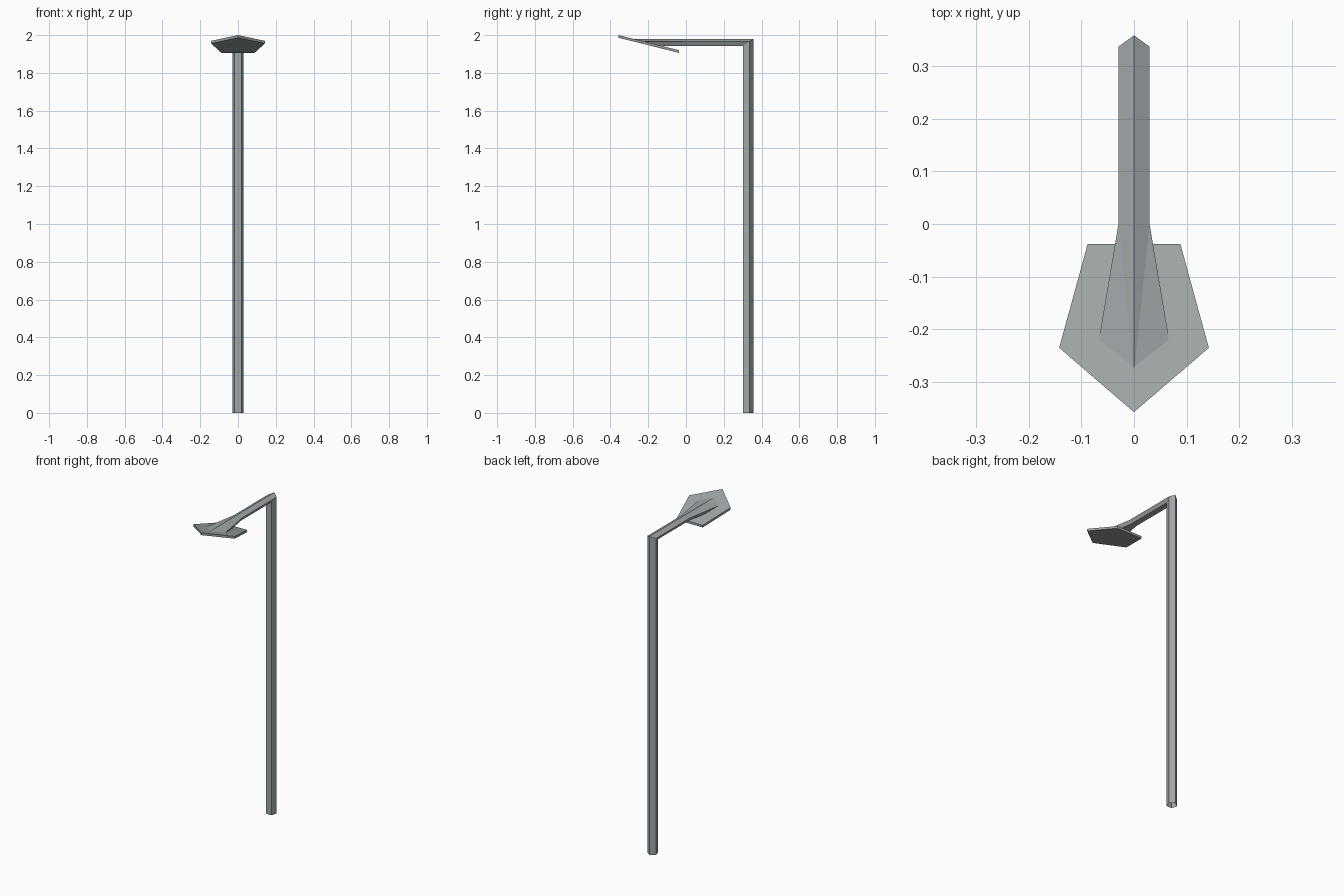
import bpy, bmesh
from math import sin, cos, radians

if "Cube" in bpy.data.objects:
    bpy.data.objects.remove(bpy.data.objects["Cube"])

# Dark metal shared by both parts
metal = bpy.data.materials.new("dark_metal")
metal.diffuse_color = (0.355, 0.385, 0.395, 1)
metal.use_nodes = True
metal.node_tree.nodes["Principled BSDF"].inputs["Base Color"].default_value = metal.diffuse_color


def pentagon(r):
    # five (across, out) points, first one is the apex
    return [(r * sin(radians(72 * i)), r * cos(radians(72 * i))) for i in range(5)]


def loft(name, rings, cap_start=True, ridge=False):
    # skin successive rings of points and cap the ends
    bm = bmesh.new()
    loops = [[bm.verts.new(p) for p in ring] for ring in rings]
    for a, b in zip(loops, loops[1:]):
        n = len(a)
        for i in range(n):
            j = (i + 1) % n
            bm.faces.new((a[i], a[j], b[j], b[i]))
    if cap_start:
        bm.faces.new(loops[0])
    bm.faces.new(loops[-1])
    if ridge:
        # crease the last section from its sides up to the end of the ridge
        for i in (1, -1):
            bmesh.ops.connect_verts(bm, verts=[loops[-2][i], loops[-1][0]])
    bmesh.ops.recalc_face_normals(bm, faces=bm.faces)
    me = bpy.data.meshes.new(name)
    bm.to_mesh(me)
    bm.free()
    me.materials.append(metal)
    ob = bpy.data.objects.new(name, me)
    bpy.context.collection.objects.link(ob)
    return ob


R, POLE_Y = 0.031, 0.327
TOP, SLOPE, TIP_Y = 2.0, 0.25, -0.357
section = pentagon(R)


def arm_z(v):
    # the arm section is a flattened copy of the pole section
    return 1.979 + (v - R) * 0.63


def plate_z(y):
    return TOP - (y - TIP_Y) * SLOPE


# Post and arm: one pentagonal tube, mitred at the corner and flared into the head
foot = [(u, POLE_Y + v, 0) for u, v in section]
corner = [(u, POLE_Y + v, arm_z(v)) for u, v in section]
neck = [(u, 0, arm_z(v)) for u, v in section]
flare = []
for u, v in section:
    z = arm_z(v)
    # end lies just under the sloping top of the lamp head
    y = TIP_Y + (TOP - 0.003 - z) / SLOPE
    flare.append((u * 2.33, y, z))
loft("post_and_arm", [foot, corner, neck, flare], cap_start=False, ridge=True)

# Lamp head: thin tilted pentagonal plate
outline = [(0, TIP_Y), (0.142, -0.235), (0.088, -0.038), (-0.088, -0.038), (-0.142, -0.235)]
upper = [(x, y, plate_z(y)) for x, y in outline]
lower = [(x, y, z - 0.014) for x, y, z in upper]
loft("lamp_head", [lower, upper])
